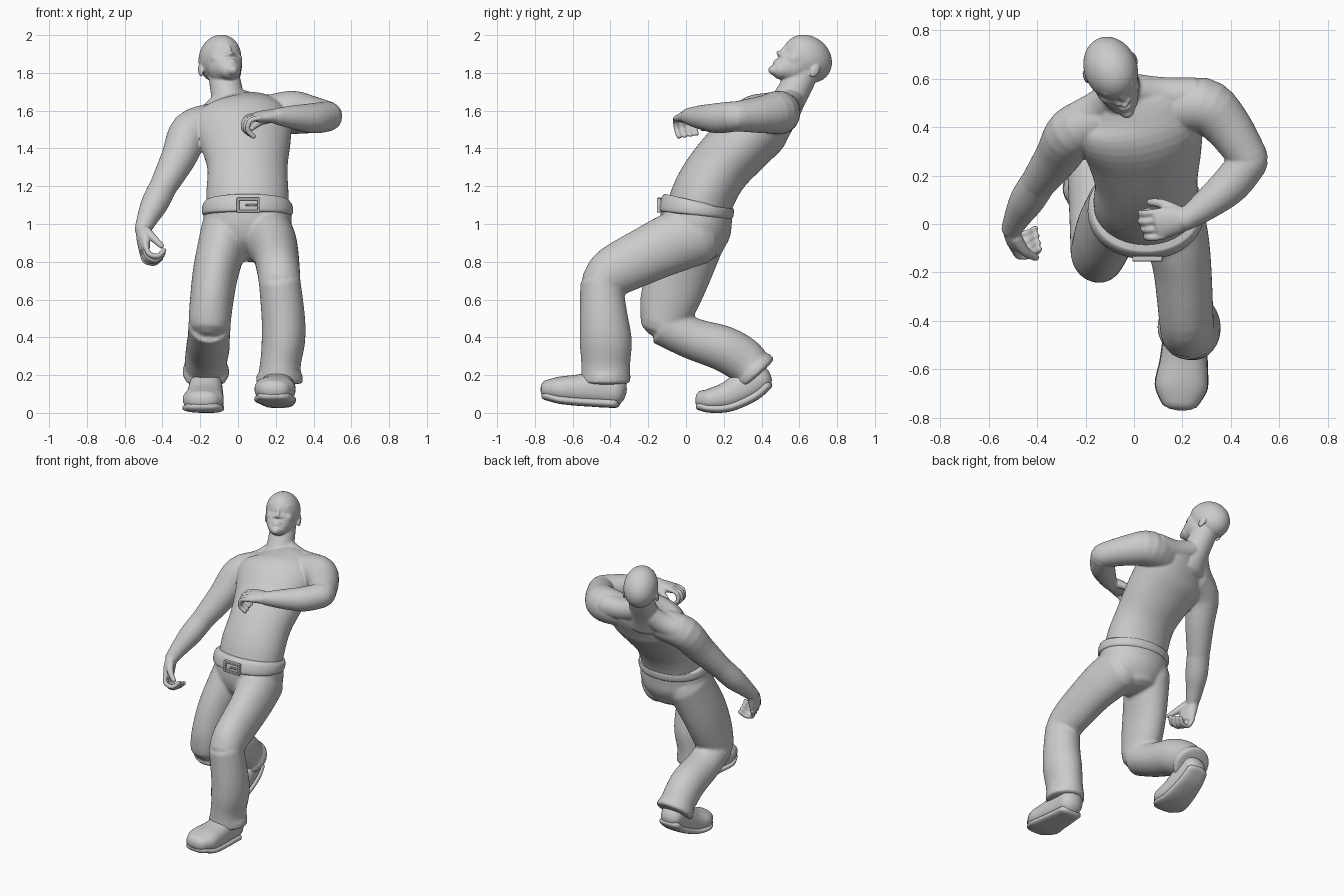
import bpy
import bmesh
from math import sin, cos, pi, copysign
from mathutils import Vector, Matrix

if "Cube" in bpy.data.objects:
    bpy.data.objects.remove(bpy.data.objects["Cube"])

X = Vector((1, 0, 0))
STEPS = 4


def spline(a, b, c, d, t):
    return [(2*q + (r-p)*t + (2*p-5*q+4*r-s)*t*t + (3*q-p-3*r+s)*t**3) / 2
            for p, q, r, s in zip(a, b, c, d)]


def loft(bm, rows, side=X, side_end=None, cap=0.5, square=1, sole=False, n=32):
    """Skin smooth elliptical sections (x, y, z, half width, half depth)."""
    rows = [tuple(r) if len(r) == 5 else tuple(r) + (r[3],) for r in rows]
    ext = [rows[0]] + rows + [rows[-1]]
    pts = [spline(*ext[i:i+4], k/STEPS) for i in range(len(rows)-1) for k in range(STEPS)]
    pts.append(rows[-1])
    rings = []
    last = len(pts) - 1
    for i, p in enumerate(pts):
        t = (Vector(pts[min(i+1, last)][:3]) - Vector(pts[max(i-1, 0)][:3])).normalized()
        s = Vector(side).lerp(Vector(side_end or side), i/last)
        s = (s - t*s.dot(t)).normalized()
        d = t.cross(s)
        c, a, b = Vector(p[:3]), p[3], p[4]
        if sole:
            c, a, b = c - d*(b - .015), a*1.02, .025
        section = [(c, a, b, s, d)]
        if cap and i in (0, last):
            sign = 1 if i else -1
            for ang in (.5, 1, 1.4):
                section.append((c + t*sign*cap*min(a, b)*sin(ang), a*cos(ang), b*cos(ang), s, d))
            if not i:
                section.reverse()
        rings += section
    verts = []
    for c, a, b, s, d in rings:
        ring = []
        for k in range(n):
            u, v = cos(2*pi*k/n), sin(2*pi*k/n)
            u, v = copysign(abs(u)**square, u), copysign(abs(v)**square, v)
            ring.append(bm.verts.new(c + s*a*u + d*b*v))
        verts.append(ring)
    for p, q in zip(verts, verts[1:]):
        for k in range(n):
            bm.faces.new((p[k], p[(k+1) % n], q[(k+1) % n], q[k]))
    bm.faces.new(verts[0][::-1])
    bm.faces.new(verts[-1])


def blob(bm, center, radii, axes):
    m = Matrix([a*r for a, r in zip(axes, radii)]).transposed().to_4x4()
    m.translation = center
    bmesh.ops.create_uvsphere(bm, u_segments=32, v_segments=20, radius=1, matrix=m)


def finish(bm, name, voxel=0, smooth=4):
    bmesh.ops.recalc_face_normals(bm, faces=bm.faces)
    mesh = bpy.data.meshes.new(name)
    bm.to_mesh(mesh)
    bm.free()
    ob = bpy.data.objects.new(name, mesh)
    bpy.context.collection.objects.link(ob)
    if voxel:
        re = ob.modifiers.new("Blend", 'REMESH')
        re.mode, re.voxel_size, re.use_smooth_shade = 'VOXEL', voxel, True
        sm = ob.modifiers.new("Soften", 'SMOOTH')
        sm.factor, sm.iterations = .5, smooth
    bpy.ops.object.select_all(action='DESELECT')
    ob.select_set(True)
    bpy.context.view_layer.objects.active = ob
    bpy.ops.object.shade_smooth_by_angle(angle=.8)
    return ob


def hand(bm, wrist, d, n, mirror):
    """d points along the hand, n is the way the fingers curl."""
    w, d, n = Vector(wrist), Vector(d).normalized(), Vector(n)
    n = (n - d*n.dot(d)).normalized()
    s = d.cross(n)*mirror

    def at(f, side, curl):
        return w + d*f + s*side + n*curl
    loft(bm, [(*at(-.02, 0, 0), .04, .036), (*at(.05, .005, 0), .06, .034),
              (*at(.115, 0, .005), .066, .026)], side=s)
    for i in range(4):
        o = .052 - .035*i
        reach = 1 - .1*abs(i-1)
        path = [(.1, 0), (.11+.055*reach, .015), (.11+.07*reach, .065), (.11+.03*reach, .1)]
        loft(bm, [(*at(f, o*(1-c), c), .0145) for f, c in path], side=s, cap=1, n=16)
    loft(bm, [(*at(.02, .035, .01), .028), (*at(.08, .075, .04), .021),
              (*at(.13, .085, .08), .0155)], side=n, cap=1, n=16)


# Torso, neck and shoulders
skin = bmesh.new()
chest = (.95, .25, .12)
loft(skin, [(.05, .06, 1.05, .215, .17), (.05, .1, 1.17, .217, .168), (.05, .18, 1.3, .212, .165),
            (.04, .3, 1.43, .24, .17), (.02, .4, 1.53, .265, .168),
            (0, .475, 1.59, .23, .125), (-.03, .53, 1.64, .13, .07)], side_end=chest, n=64)
loft(skin, [(-.03, .49, 1.56, .13, .1), (-.05, .54, 1.65, .092, .088),
            (-.07, .6, 1.76, .083, .083), (-.085, .63, 1.84, .083)], side=chest)
for x, y, z in ((.25, .525, 1.61), (-.22, .43, 1.53)):
    loft(skin, [(-.055, .565, 1.67, .065), ((x-.05)/2, (y+.55)/2, (z+1.63)/2, .07), (x, y, z, .08)],
         side=(0, 1, 0))

# Arms, each an upper arm and a forearm
loft(skin, [(.12, .47, 1.57, .1), (.28, .49, 1.59, .115), (.38, .41, 1.58, .1),
            (.475, .27, 1.57, .08)], side=(0, 0, 1), cap=.9)
loft(skin, [(.475, .26, 1.57, .08), (.4, .165, 1.56, .08), (.3, .08, 1.565, .064),
            (.21, .015, 1.57, .045)], side=(0, 0, 1), cap=.9)
loft(skin, [(-.13, .44, 1.54, .1), (-.25, .38, 1.49, .108), (-.315, .28, 1.35, .093),
            (-.395, .17, 1.2, .073)], cap=.9)
loft(skin, [(-.395, .17, 1.2, .073), (-.44, .1, 1.11, .072), (-.475, .04, 1.04, .058),
            (-.505, -.02, .97, .043)], cap=.9)
hand(skin, (.21, .015, 1.57), (-1, -.15, 0), (0, .15, -1), -1)
hand(skin, (-.505, -.02, .965), (.05, -.45, -.9), (1, .2, 0), 1)

# Head, tipped back and turned
up = Vector((-.2, .55, .8)).normalized()
face = Vector((.3, -.75, .58))
face = (face - up*face.dot(up)).normalized()
left = up.cross(face)
axes = (left, face, up)


def feature(side, forward, rise, radii):
    blob(skin, Vector((-.09, .625, 1.85)) + left*side + face*forward + up*rise, radii, axes)


feature(0, 0, .03, (.11, .142, .12))
feature(0, .035, -.04, (.092, .1, .1))
feature(0, .06, -.07, (.078, .075, .075))
feature(0, .085, -.105, (.06, .052, .05))
feature(0, .118, -.132, (.03, .028, .025))
feature(0, .128, -.01, (.013, .022, .042))
feature(0, .139, -.04, (.017, .024, .015))
feature(0, .128, -.079, (.033, .018, .007))
feature(0, .127, -.095, (.028, .018, .008))
for m in (-1, 1):
    feature(m*.021, .126, -.043, (.013, .018, .011))
    feature(m*.038, .108, .034, (.034, .022, .011))
    feature(m*.041, .108, .006, (.021, .018, .01))
    feature(m*.052, .075, -.03, (.036, .04, .035))
    feature(m*.108, -.04, -.02, (.01, .024, .038))
finish(skin, "body", .006, 7)

# Trousers with rolled hems
cloth = bmesh.new()
loft(cloth, [(.05, .055, 1.09, .225, .185), (.05, .055, 1.0, .235, .19),
             (.045, .07, .92, .21, .17), (.04, .08, .85, .14, .12)], cap=.4, n=64)
loft(cloth, [(.15, .06, .95, .135, .165), (.18, -.07, .9, .13, .16), (.2, -.19, .845, .12, .15),
             (.215, -.38, .75, .113, .135), (.22, -.45, .69, .11, .11)], cap=.8)
loft(cloth, [(.22, -.45, .7, .11, .11), (.24, -.435, .5, .115, .128), (.24, -.425, .38, .115, .138),
             (.225, -.425, .26, .108, .13), (.22, -.425, .17, .118, .132)], cap=.1)
loft(cloth, [(-.06, .06, .97, .135, .165), (-.115, -.03, .76, .122, .17),
             (-.14, -.09, .59, .115, .155), (-.15, -.12, .48, .112, .125)], cap=.8)
loft(cloth, [(-.15, -.125, .47, .112, .11), (-.155, .03, .395, .112, .11), (-.16, .2, .34, .115, .12),
             (-.17, .31, .275, .112, .118), (-.17, .37, .21, .115, .1)], cap=.1)
for low, high in (((.22, -.425, .16), (.22, -.425, .2)), ((-.17, .375, .205), (-.17, .35, .232))):
    loft(cloth, [(*high, .122, .122), (*low, .124, .124)], cap=.1)
finish(cloth, "trousers", .01, 6)

# Belt and buckle
belt = bmesh.new()
loft(belt, [(.05, .052, 1.045, .228, .186), (.05, .053, 1.055, .239, .197),
            (.05, .055, 1.08, .241, .199), (.05, .057, 1.105, .235, .193),
            (.05, .06, 1.12, .22, .175)], cap=0, square=.95, n=64)
finish(belt, "belt")
buckle = bmesh.new()
for x, z, w, h in ((0, .032, .12, .014), (0, -.032, .12, .014), (.055, 0, .014, .075),
                   (-.055, 0, .014, .075), (.02, 0, .07, .01)):
    m = Matrix.Translation((.055+x, -.143, 1.1+z)) @ Matrix.Diagonal((w, .022, h, 1))
    bmesh.ops.create_cube(buckle, size=1, matrix=m)
bevel = finish(buckle, "belt_buckle").modifiers.new("Bevel", 'BEVEL')
bevel.width, bevel.segments = .003, 2

# Shoes, each an upper on a flat sole
shoes = {
    "left": [(.215, -.37, .12, .08, .085), (.21, -.46, .13, .088, .09), (.205, -.57, .125, .098, .078),
             (.195, -.67, .125, .108, .067), (.19, -.735, .125, .08, .05)],
    "right": [(-.17, .4, .19, .075, .07), (-.17, .33, .15, .085, .085), (-.175, .22, .09, .098, .075),
              (-.185, .13, .07, .108, .06), (-.19, .085, .07, .085, .05)],
}
for which, rows in shoes.items():
    upper = bmesh.new()
    loft(upper, rows, cap=.7, square=.85)
    finish(upper, which + "_shoe")
    base = bmesh.new()
    loft(base, rows, cap=1.2, square=.75, sole=True)
    finish(base, which + "_sole")
